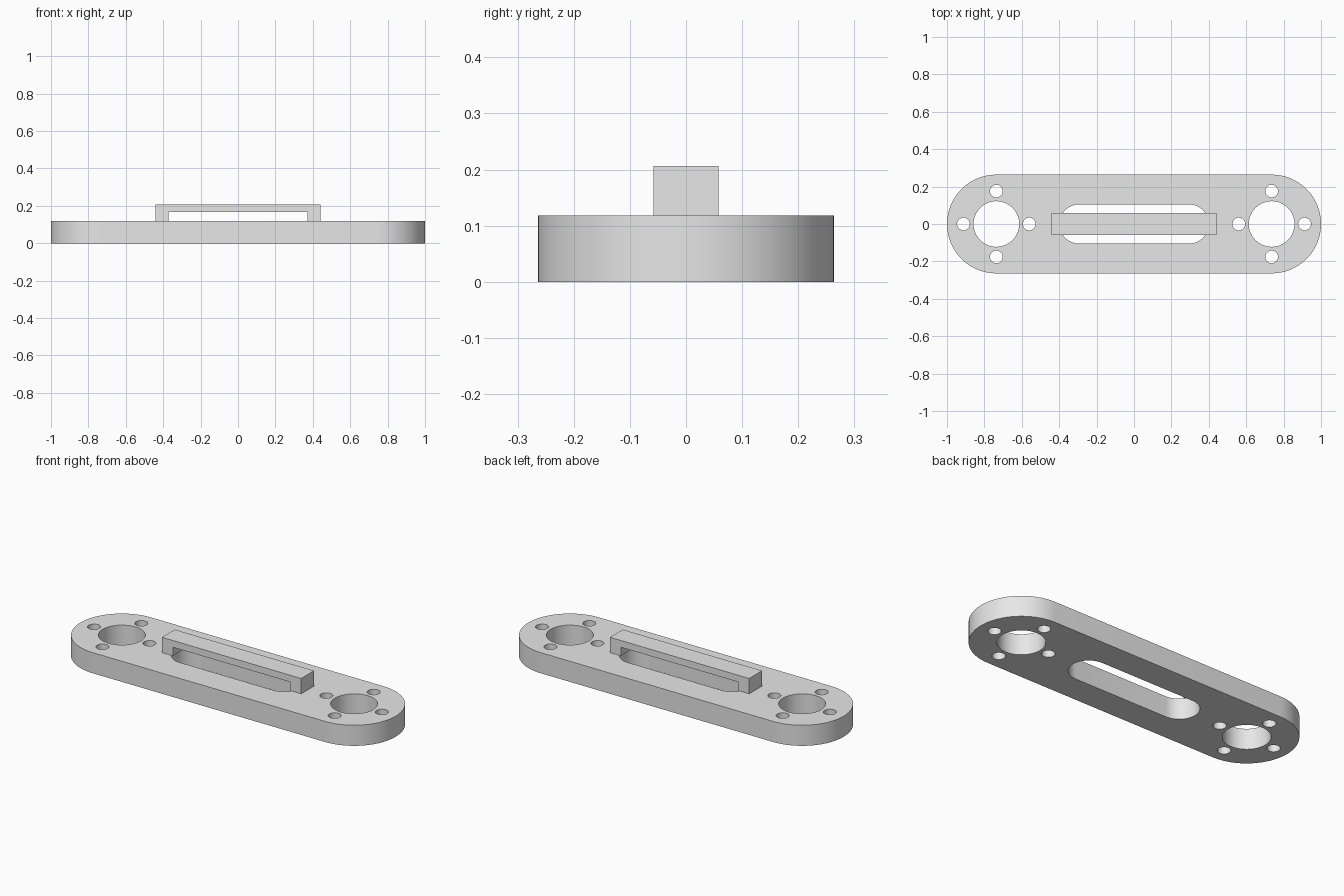
import bpy, bmesh, math

if "Cube" in bpy.data.objects:
    bpy.data.objects.remove(bpy.data.objects["Cube"])

grey = bpy.data.materials.new("light grey")
grey.diffuse_color = (0.8, 0.8, 0.8, 1)
grey.use_nodes = True
grey.node_tree.nodes["Principled BSDF"].inputs["Base Color"].default_value = grey.diffuse_color


def circle(x, y, r, n):
    return [(x + r * math.cos(2 * math.pi * i / n), y + r * math.sin(2 * math.pi * i / n))
            for i in range(n)]


def stadium(half, r, n=32):
    """Outline of two half circles centred at +-half, joined by straight sides."""
    pts = []
    for cx, start in ((half, -math.pi / 2), (-half, math.pi / 2)):
        for i in range(n + 1):
            a = start + math.pi * i / n
            pts.append((cx + r * math.cos(a), r * math.sin(a)))
    return pts


def slab(name, outlines, thickness):
    """Filled 2D outlines (inner ones become holes), extruded about z = 0."""
    curve = bpy.data.curves.new(name, 'CURVE')
    curve.dimensions = '2D'
    curve.fill_mode = 'BOTH'
    curve.extrude = thickness / 2
    for pts in outlines:
        s = curve.splines.new('POLY')
        s.points.add(len(pts) - 1)
        for p, (x, y) in zip(s.points, pts):
            p.co = (x, y, 0, 1)
        s.use_cyclic_u = True
    obj = bpy.data.objects.new(name, curve)
    bpy.context.collection.objects.link(obj)
    bpy.ops.object.select_all(action='DESELECT')
    obj.select_set(True)
    bpy.context.view_layer.objects.active = obj
    bpy.ops.object.convert(target='MESH')
    obj = bpy.context.object
    obj.name = name
    bm = bmesh.new()
    bm.from_mesh(obj.data)
    bmesh.ops.remove_doubles(bm, verts=bm.verts, dist=1e-5)
    bmesh.ops.recalc_face_normals(bm, faces=bm.faces)
    bm.to_mesh(obj.data)
    bm.free()
    obj.data.materials.clear()
    obj.data.materials.append(grey)
    bpy.ops.object.shade_smooth_by_angle(angle=math.radians(30))
    return obj


# Base plate: rounded ends, centre slot, and a bore with four screw holes at each end
END, PLATE_H = 0.736, 0.118
outlines = [stadium(END, 0.264), stadium(0.295, 0.104, 24)]
for side in (-1, 1):
    cx = side * END
    outlines.append(circle(cx, 0, 0.122, 64))
    for dx, dy in ((1, 0), (0, 1), (-1, 0), (0, -1)):
        outlines.append(circle(cx + 0.176 * dx, 0.176 * dy, 0.034, 32))
plate = slab("base_plate", outlines, PLATE_H)
plate.location.z = PLATE_H / 2

# Bridge handle: square-cornered strap standing over the slot
TOP, UNDER, OUT, INN = 0.206, 0.167, 0.441, 0.372
half = [(INN, UNDER), (INN, PLATE_H), (OUT, PLATE_H), (OUT, TOP)]
strap = half + [(-x, z) for x, z in reversed(half)]
handle = slab("bridge_handle", [strap], 0.116)
handle.rotation_euler.x = math.pi / 2
